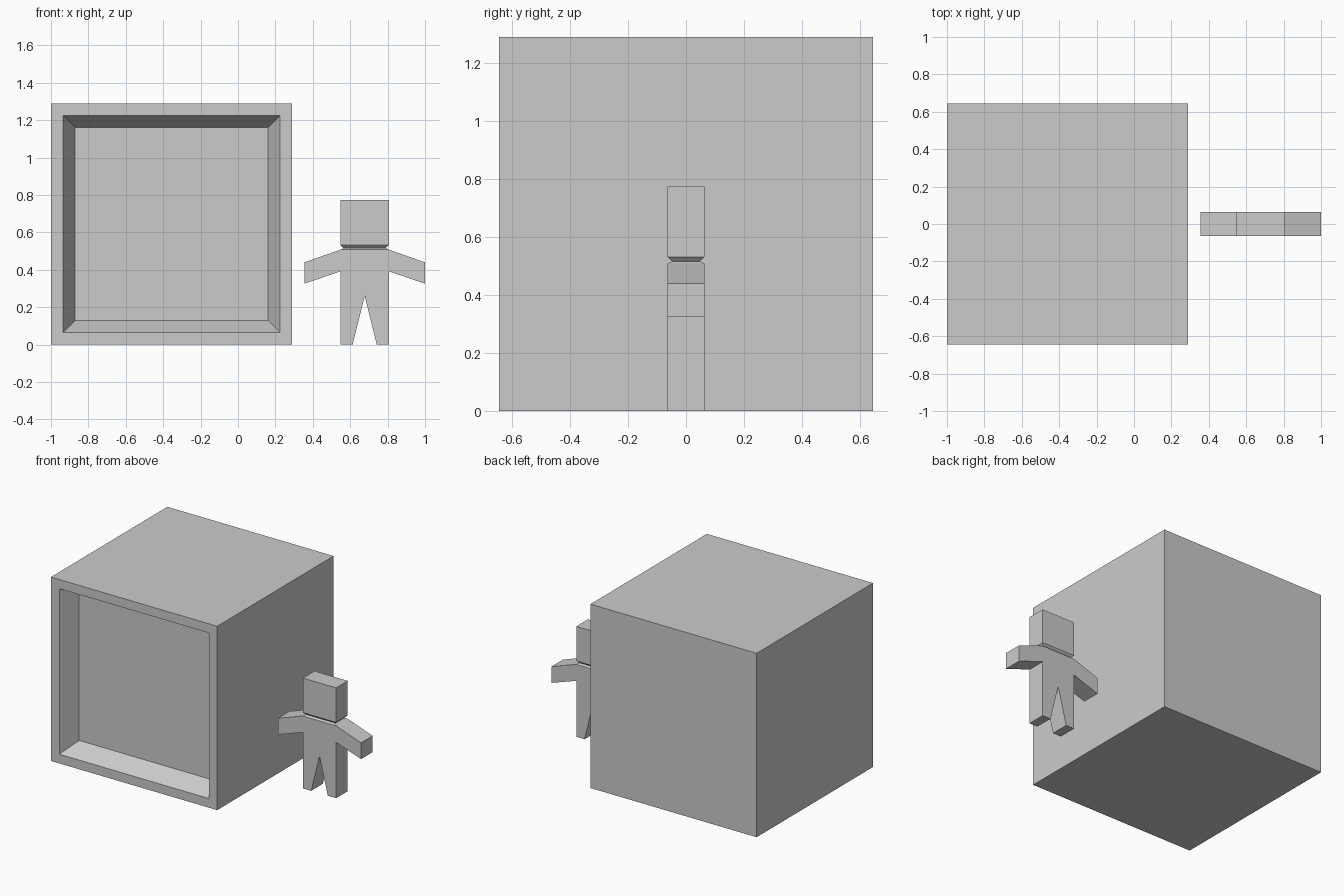
import bpy, bmesh
from math import copysign
from mathutils import Vector

if "Cube" in bpy.data.objects:
    bpy.data.objects.remove(bpy.data.objects["Cube"])

U = 1.29 / 20          # design grid step
CUBE_X, FIG_X = -0.355, 0.6775


def finish(bm, name, loc):
    bmesh.ops.recalc_face_normals(bm, faces=bm.faces)
    mesh = bpy.data.meshes.new(name)
    bm.to_mesh(mesh)
    bm.free()
    ob = bpy.data.objects.new(name, mesh)
    ob.location = loc
    bpy.context.collection.objects.link(ob)
    return ob


def grow(bm, face, center, half):
    """Add a ring to a rectangular face and move it to the given rectangle."""
    bmesh.ops.inset_individual(bm, faces=[face], thickness=0.001)
    for v in face.verts:
        v.co = Vector([c + copysign(h, p - c) for c, h, p in zip(center, half, v.co)])


def face_towards(bm, axis, sign):
    return max(bm.faces, key=lambda f: sign * f.calc_center_median()[axis])


# Display cube: front face inset, then pushed back with sloping sides
bm = bmesh.new()
bmesh.ops.create_cube(bm, size=20 * U)
front = face_towards(bm, 1, -1)
grow(bm, front, (0, -10 * U, 0), (9 * U, 0, 9 * U))
grow(bm, front, (0, -8 * U, 0), (8 * U, 0, 8 * U))
finish(bm, "hollow_front_cube", (CUBE_X, 0, 10 * U))

# Figure body: half outline from neck to foot, mirrored and extruded
half = [(0.129, 0.508), (0.3225, 0.44), (0.3225, 0.326), (0.129, 0.392),
        (0.129, 0), (0.0645, 0)]
outline = half + [(0, 0.26)] + [(-x, z) for x, z in reversed(half)]
bm = bmesh.new()
face = bm.faces.new([bm.verts.new((x, -U, z)) for x, z in outline])
side = bmesh.ops.extrude_face_region(bm, geom=[face], use_keep_orig=True)
moved = [g for g in side["geom"] if isinstance(g, bmesh.types.BMVert)]
bmesh.ops.translate(bm, verts=moved, vec=(0, 2 * U, 0))
bmesh.ops.recalc_face_normals(bm, faces=bm.faces)

# Neck groove and block head grown from the shoulders
top = face_towards(bm, 2, 1)
for z, inset in ((0.516, 0.016), (0.532, 0), (0.774, 0)):
    grow(bm, top, (0, 0, z), (2 * U - inset, U - inset, 0))
finish(bm, "standing_figure", (FIG_X, 0, 0))
